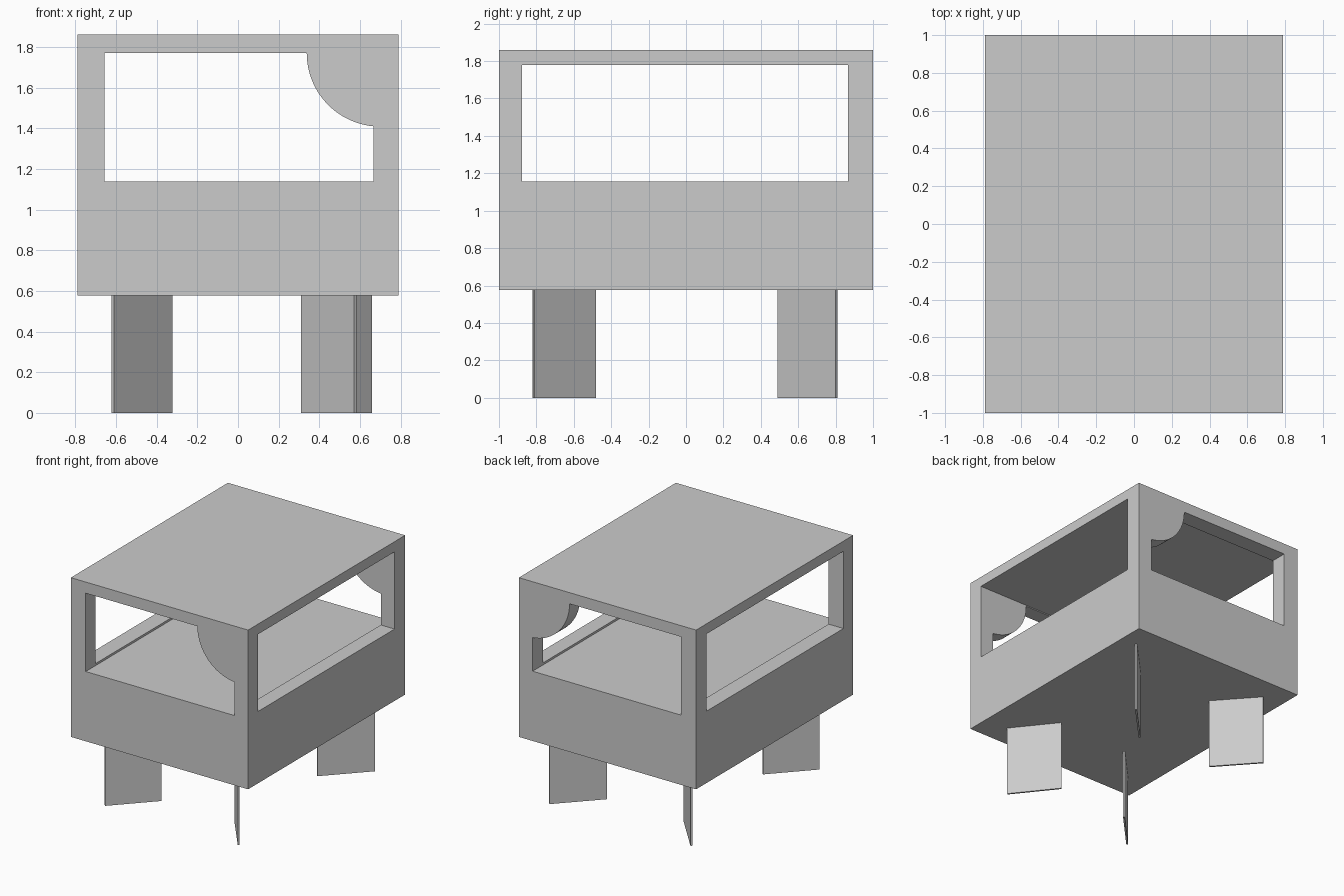
import bpy, bmesh
from math import cos, sin, atan2, radians, hypot
from mathutils import Matrix, Vector

if "Cube" in bpy.data.objects:
    bpy.data.objects.remove(bpy.data.objects["Cube"])


def new_object(name, bm):
    bmesh.ops.recalc_face_normals(bm, faces=bm.faces)
    mesh = bpy.data.meshes.new(name)
    bm.to_mesh(mesh)
    bm.free()
    obj = bpy.data.objects.new(name, mesh)
    bpy.context.collection.objects.link(obj)
    return obj


def box(name, lo, hi):
    lo, hi = Vector(lo), Vector(hi)
    bm = bmesh.new()
    bmesh.ops.create_cube(bm, size=1)
    bmesh.ops.scale(bm, vec=hi - lo, verts=bm.verts)
    bmesh.ops.translate(bm, vec=(lo + hi) / 2, verts=bm.verts)
    return new_object(name, bm)


def cut(target, cutter):
    mod = target.modifiers.new("cut", "BOOLEAN")
    mod.operation, mod.solver, mod.object = "DIFFERENCE", "EXACT", cutter
    bpy.context.view_layer.objects.active = target
    bpy.ops.object.modifier_apply(modifier=mod.name)
    bpy.data.objects.remove(cutter)


# Cabinet: solid block with two openings running right through it
cabinet = box("cabinet", (-0.79, -1, 0.577), (0.79, 1, 1.86))

# Front-to-back opening, with a rounded bite kept in the upper corner
cx, cz, r = 0.70, 1.77, 0.362
x0, x1, z0 = -0.657, 0.667, 1.139
end = atan2(-hypot(r, 0), x1 - cx)  # placeholder direction toward the arc's low end
low = cz - (r * r - (x1 - cx) ** 2) ** 0.5
a0, a1 = radians(180), atan2(low - cz, x1 - cx) + radians(360)
arc = [(cx + r * cos(a0 + (a1 - a0) * i / 32), cz + r * sin(a0 + (a1 - a0) * i / 32))
       for i in range(33)]
bm = bmesh.new()
face = bm.faces.new([bm.verts.new((x, -1.2, z)) for x, z in [(x0, cz), (x0, z0), (x1, z0)] + arc[::-1]])
ext = bmesh.ops.extrude_face_region(bm, geom=[face])
bmesh.ops.translate(bm, vec=(0, 2.4, 0),
                    verts=[v for v in ext["geom"] if isinstance(v, bmesh.types.BMVert)])
cut(cabinet, new_object("front_opening_cutter", bm))

# Side-to-side opening
cut(cabinet, box("side_opening_cutter", (-1, -0.876, 1.156), (1, 0.865, 1.778)))

# Legs: thin upright plates set diagonally, given by inner and outer ends
LEGS = {
    "front_right_leg": ((0.315, -0.485), (0.577, -0.815)),
    "back_right_leg": ((0.36, 0.495), (0.655, 0.805)),
    "front_left_leg": ((-0.328, -0.51), (-0.616, -0.815)),
    "back_left_leg": ((-0.335, 0.495), (-0.612, 0.805)),
}
for name, (a, b) in LEGS.items():
    dx, dy = b[0] - a[0], b[1] - a[1]
    length = hypot(dx, dy)
    leg = box(name, (-length / 2, -0.007, 0), (length / 2, 0.007, 0.577))
    leg.matrix_world = (Matrix.Translation(((a[0] + b[0]) / 2, (a[1] + b[1]) / 2, 0))
                        @ Matrix.Rotation(atan2(dy, dx), 4, "Z"))

# Smooth only the curved bite, keeping all other edges sharp
bpy.ops.object.select_all(action="DESELECT")
cabinet.select_set(True)
bpy.context.view_layer.objects.active = cabinet
bpy.ops.object.shade_smooth_by_angle(angle=radians(20))
